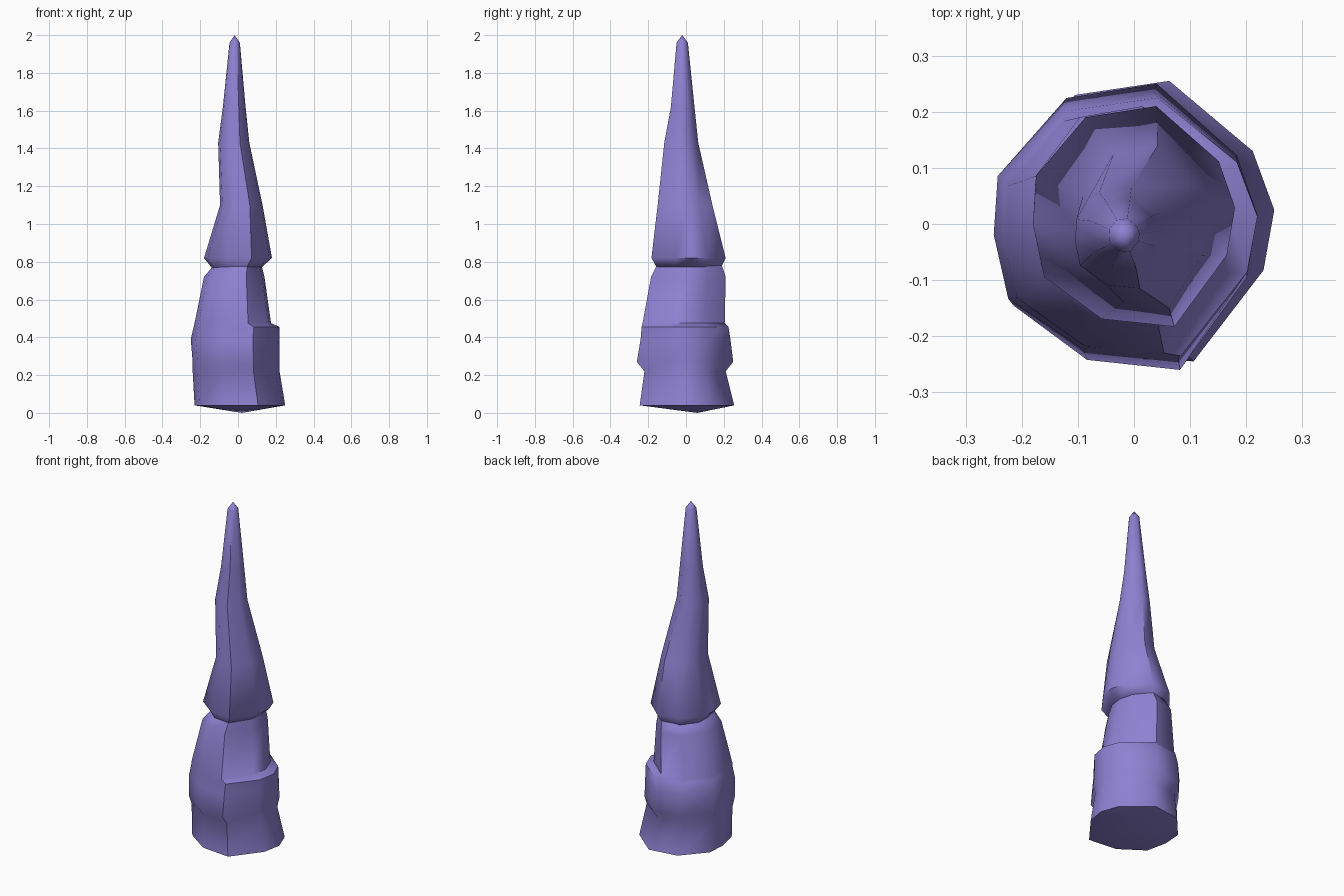
import bpy
import math

cube = bpy.data.objects.get("Cube")
if cube:
    bpy.data.objects.remove(cube, do_unlink=True)

# Single violet material
violet = bpy.data.materials.new("violet_stone")
violet.use_nodes = True
colour = (0.27, 0.22, 0.64, 1)
violet.diffuse_color = colour
violet.node_tree.nodes["Principled BSDF"].inputs["Base Color"].default_value = colour

# Uneven ten-sided outline, fitted to the width and depth of every ring
outline = [(-.97, .37), (-1, -.07), (-.89, -.55), (-.32, -.93), (.4, -1),
           (.92, -.35), (1, .08), (.84, .5), (.22, 1), (-.48, .9)]


def ring_points(height, left, right, front, back):
    centre_x, centre_y = (left + right) / 2, (front + back) / 2
    half_x, half_y = (right - left) / 2, (back - front) / 2
    return [(centre_x + u * half_x, centre_y + v * half_y, height) for u, v in outline]


def stacked_rings(name, rings, bottom, top):
    """Skin a stack of rings and close each end with a fan to a point."""
    sides = len(outline)
    points = [point for ring in rings for point in ring_points(*ring)]
    faces = []
    for level in range(len(rings) - 1):
        for i in range(sides):
            a, b = level * sides + i, level * sides + (i + 1) % sides
            faces.append((a, b, b + sides, a + sides))
    low, high = len(points), len(points) + 1
    points += [bottom, top]
    last = (len(rings) - 1) * sides
    for i in range(sides):
        j = (i + 1) % sides
        faces.append((low, j, i))
        faces.append((high, last + i, last + j))
    mesh = bpy.data.meshes.new(name)
    mesh.from_pydata(points, [], faces)
    mesh.materials.append(violet)
    part = bpy.data.objects.new(name, mesh)
    bpy.context.collection.objects.link(part)
    bpy.ops.object.select_all(action="DESELECT")
    part.select_set(True)
    bpy.context.view_layer.objects.active = part
    bpy.ops.object.shade_smooth_by_angle(angle=math.radians(50))
    return part


# Thick base with a ledge on one side: height, left, right, front, back
stacked_rings("base", [
    (.04, -.23, .25, -.245, .255),
    (.22, -.24, .22, -.22, .21),
    (.27, -.24, .22, -.26, .25),
    (.39, -.25, .22, -.24, .235),
    (.455, -.235, .22, -.235, .225),
    (.475, -.23, .175, -.23, .205),
    (.72, -.18, .14, -.185, .21),
    (.78, -.13, .125, -.155, .19),
], bottom=(.02, .06, 0), top=(0, 0, .8))

# Tapering bent spike
stacked_rings("spike", [
    (.77, -.14, .125, -.155, .185),
    (.82, -.18, .18, -.183, .21),
    (1.1, -.095, .13, -.15, .14),
    (1.43, -.105, .06, -.115, .065),
    (1.62, -.08, .04, -.08, .045),
    (1.96, -.045, .01, -.05, .01),
], bottom=(0, .02, .77), top=(-.018, -.02, 2))
